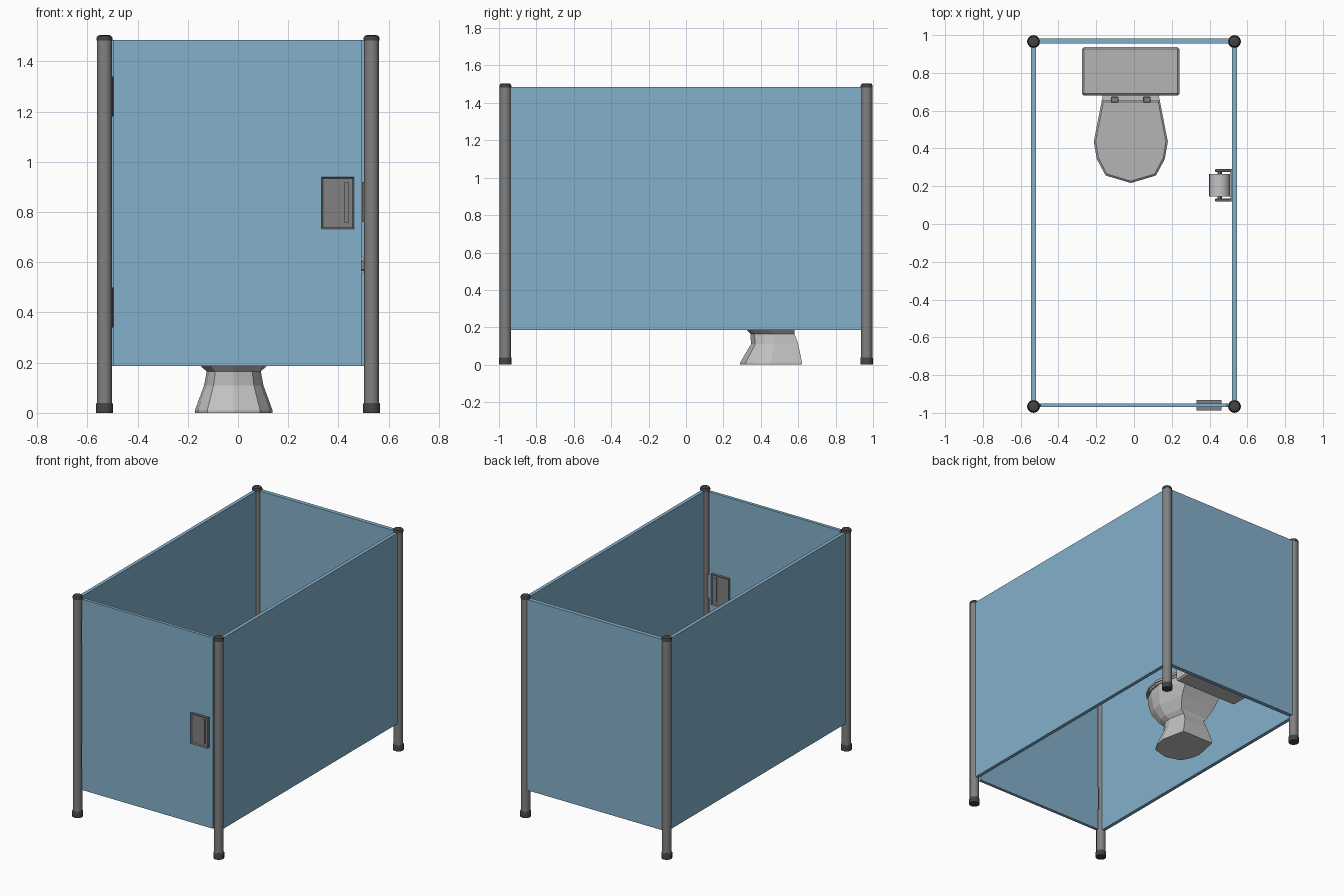
import bpy, bmesh, math
from mathutils import Matrix, Vector

if "Cube" in bpy.data.objects:
    bpy.data.objects.remove(bpy.data.objects["Cube"])


def material(name, r, g, b):
    m = bpy.data.materials.new(name)
    m.diffuse_color = (r, g, b, 1)
    m.use_nodes = True
    m.node_tree.nodes["Principled BSDF"].inputs["Base Color"].default_value = m.diffuse_color
    return m


BLUE = material("panel blue", 0.23, 0.44, 0.60)
METAL = material("post grey", 0.22, 0.22, 0.22)
DARK = material("dark cap", 0.055, 0.055, 0.055)
CERAMIC = material("ceramic grey", 0.53, 0.53, 0.53)
LID = material("lid grey", 0.46, 0.46, 0.46)
PAPER = material("paper", 0.55, 0.55, 0.55)


def finish(name, bm, mat, smooth=False):
    bmesh.ops.recalc_face_normals(bm, faces=bm.faces)
    me = bpy.data.meshes.new(name)
    bm.to_mesh(me)
    bm.free()
    me.materials.append(mat)
    ob = bpy.data.objects.new(name, me)
    bpy.context.collection.objects.link(ob)
    if smooth:
        bpy.ops.object.select_all(action='DESELECT')
        ob.select_set(True)
        bpy.context.view_layer.objects.active = ob
        bpy.ops.object.shade_smooth_by_angle(angle=math.radians(35))
    return ob


def box(name, lo, hi, mat, bevel=0):
    bm = bmesh.new()
    lo, hi = Vector(lo), Vector(hi)
    bmesh.ops.create_cube(bm, size=1, matrix=Matrix.Translation((lo + hi) / 2)
                          @ Matrix.Diagonal((*(hi - lo), 1)))
    if bevel:
        bmesh.ops.bevel(bm, geom=bm.edges[:], offset=bevel, segments=1, affect='EDGES')
    return finish(name, bm, mat)


def loft(name, rings, mat, smooth=False):
    """Skin a stack of equal-length point rings and cap both ends."""
    bm = bmesh.new()
    loops = [[bm.verts.new(p) for p in ring] for ring in rings]
    n = len(loops[0])
    for a, b in zip(loops, loops[1:]):
        for i in range(n):
            j = (i + 1) % n
            bm.faces.new((a[i], a[j], b[j], b[i]))
    bm.faces.new(loops[0][::-1])
    bm.faces.new(loops[-1])
    return finish(name, bm, mat, smooth)


def turned(name, profile, x, y, mat, sides=16):
    """Round upright part from (radius, z) pairs."""
    angles = [2 * math.pi * i / sides for i in range(sides)]
    return loft(name, [[(x + r * math.cos(a), y + r * math.sin(a), z) for a in angles]
                       for r, z in profile], mat, True)


def rod_y(name, x, z, r, y0, y1, mat, sides=16):
    angles = [2 * math.pi * i / sides for i in range(sides)]
    return loft(name, [[(x + r * math.cos(a), y, z + r * math.sin(a)) for a in angles]
                       for y in (y0, y1)], mat, True)


# Corner posts with feet and caps
PX, PY = 0.532, 0.966
for sx, side in ((-1, "left"), (1, "right")):
    for sy, end in ((-1, "front"), (1, "back")):
        n = f"{end}_{side}_post"
        turned(n, [(0.03, 0.03), (0.03, 1.49)], sx * PX, sy * PY, METAL)
        turned(n + "_foot", [(0.034, 0), (0.034, 0.034), (0.031, 0.04)], sx * PX, sy * PY, DARK)
        turned(n + "_cap", [(0.032, 1.483), (0.032, 1.493), (0.027, 1.502), (0.018, 1.505)],
               sx * PX, sy * PY, DARK)
    # Side panels
    x = sx * PX
    box(side + "_panel", (x - 0.012, -0.95, 0.187), (x + 0.012, 0.95, 1.486), BLUE)

# Back panel and door
box("back_panel", (-0.515, 0.955, 0.187), (0.515, 0.983, 1.486), BLUE)
box("door", (-0.495, -0.97, 0.187), (0.492, -0.949, 1.486), BLUE)

# Hinges and latch keeper in the door gaps
for i, z in enumerate((0.34, 1.18)):
    turned(f"hinge_{i}", [(0.009, z), (0.009, z + 0.16)], -0.5, -0.96, DARK, 10)
box("latch_keeper", (0.493, -0.97, 0.76), (0.508, -0.95, 0.92), METAL)

# Lock plates on both door faces: framed recess with a slide bar
for s, n in ((-1, "outer"), (1, "inner")):
    y0, y1 = -0.9595 + s * 0.009, -0.9595 + s * 0.027
    bm = bmesh.new()
    lo, hi = Vector((0.332, min(y0, y1), 0.733)), Vector((0.463, max(y0, y1), 0.94))
    bmesh.ops.create_cube(bm, size=1, matrix=Matrix.Translation((lo + hi) / 2)
                          @ Matrix.Diagonal((*(hi - lo), 1)))
    bm.normal_update()
    face = [f for f in bm.faces if f.normal.y * s > 0.9]
    bmesh.ops.inset_region(bm, faces=face, thickness=0.009)
    bmesh.ops.translate(bm, verts=face[0].verts, vec=(0, -s * 0.006, 0))
    finish(n + "_lock_plate", bm, METAL)
    ya, yb = sorted((y1 - s * 0.008, y1))
    box(n + "_slide_bar", (0.424, ya, 0.757), (0.440, yb, 0.92), METAL)

# Toilet outline: right half from back to front, mirrored about CX
CX = -0.017
HALF = [(0.78, 1), (1, 0.5), (0.92, 0.29), (0.68, 0.09)]
OUTLINE = HALF + [(0, 0)] + [(-u, v) for u, v in HALF[::-1]]


def ring(hw, front, back, z):
    return [(CX + u * hw, front + v * (back - front), z) for u, v in OUTLINE]


loft("bowl", [ring(*r) for r in (
    (0.154, 0.29, 0.62, 0), (0.154, 0.29, 0.62, 0.012), (0.118, 0.347, 0.60, 0.11),
    (0.108, 0.345, 0.58, 0.165), (0.135, 0.32, 0.58, 0.19), (0.172, 0.265, 0.62, 0.26),
    (0.188, 0.23, 0.68, 0.35), (0.188, 0.23, 0.69, 0.395))], CERAMIC)
loft("seat", [ring(hw, 0.437 - d, 0.437 + d, z) for hw, d, z in (
    (0.188, 0.212, 0.397), (0.193, 0.217, 0.401), (0.193, 0.217, 0.414))], LID)
loft("lid", [ring(hw, 0.437 - d, 0.437 + d, z) for hw, d, z in (
    (0.196, 0.22, 0.417), (0.196, 0.22, 0.432), (0.186, 0.21, 0.44))], LID)
for s, n in ((-1, "left"), (1, "right")):
    x = CX + s * 0.085
    box(n + "_seat_hinge", (x - 0.02, 0.642, 0.39), (x + 0.02, 0.675, 0.447), METAL, 0.004)

# Cistern and its cover
box("cistern", (CX - 0.245, 0.69, 0.295), (CX + 0.245, 0.928, 0.70), CERAMIC, 0.01)
box("cistern_cover", (CX - 0.258, 0.68, 0.695), (CX + 0.258, 0.936, 0.74), LID, 0.01)

# Toilet roll and holder on the right panel
RX, RZ = 0.453, 0.588
rod_y("paper_roll", RX, RZ, 0.055, 0.145, 0.265, PAPER, 20)
rod_y("roll_spindle", RX, RZ, 0.012, 0.125, 0.285, METAL, 10)
box("holder_plate", (0.51, 0.12, 0.56), (0.522, 0.29, 0.615), METAL)
for i, y in enumerate((0.12, 0.276)):
    box(f"holder_arm_{i}", (0.428, y, 0.568), (0.515, y + 0.014, 0.608), METAL, 0.003)
